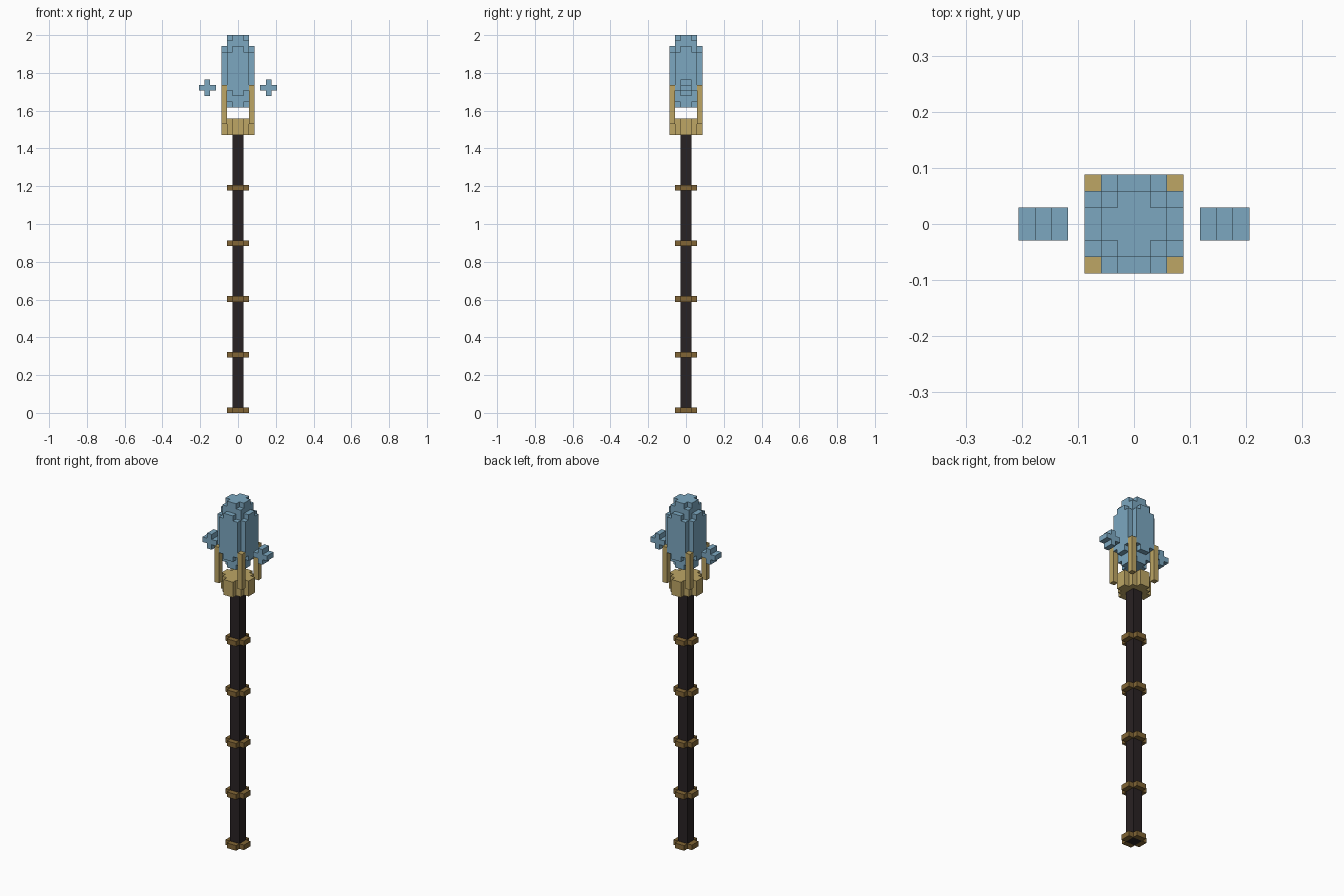
import bpy
import bmesh
from math import radians
from mathutils import Vector

cube = bpy.data.objects.get("Cube")
if cube:
    bpy.data.objects.remove(cube)

UNIT = 2 / 68  # edge of one block


def material(name, rgb):
    mat = bpy.data.materials.new(name)
    mat.use_nodes = True
    mat.diffuse_color = (*rgb, 1)
    mat.node_tree.nodes["Principled BSDF"].inputs["Base Color"].default_value = (*rgb, 1)
    return mat


dark_wood = material("dark wood", (0.022, 0.016, 0.017))
bronze = material("bronze", (0.22, 0.13, 0.035))
pale_gold = material("pale gold", (0.51, 0.38, 0.13))
blue_crystal = material("blue crystal", (0.2, 0.39, 0.53))


def block(x0, x1, y0, y1, z0, z1):
    """All grid cells in a box."""
    return {(x, y, z) for x in range(x0, x1) for y in range(y0, y1) for z in range(z0, z1)}


def centred(a, b, z0, z1):
    return block(-a, a, -b, b, z0, z1)


def cross(a, b, z0, z1):
    """Two crossing slabs, a long and b wide from the middle."""
    return centred(a, b, z0, z1) | centred(b, a, z0, z1)


def build(name, cells, mat):
    """Outer skin of the cells, merged into large flat faces."""
    bm = bmesh.new()
    for cell in cells:
        for axis in range(3):
            for side in (0, 1):
                near = list(cell)
                near[axis] += 2 * side - 1
                if tuple(near) in cells:
                    continue
                u, v = (axis + 1) % 3, (axis + 2) % 3
                ring = []
                for du, dv in ((0, 0), (1, 0), (1, 1), (0, 1)):
                    p = Vector(cell)
                    p[axis] += side
                    p[u] += du
                    p[v] += dv
                    ring.append(bm.verts.new(p * UNIT))
                bm.faces.new(ring if side else ring[::-1])
    bmesh.ops.remove_doubles(bm, verts=bm.verts, dist=UNIT / 100)
    bmesh.ops.dissolve_limit(bm, angle_limit=radians(1), verts=bm.verts, edges=bm.edges)
    mesh = bpy.data.meshes.new(name)
    bm.to_mesh(mesh)
    bm.free()
    mesh.materials.append(mat)
    obj = bpy.data.objects.new(name, mesh)
    bpy.context.collection.objects.link(obj)
    return obj


# Shaft and its evenly spaced rings
build("shaft", centred(1, 1, 0, 50), dark_wood)
for i in range(5):
    build(f"ring_{i + 1}", cross(2, 1, 10 * i, 10 * i + 1) - centred(1, 1, 0, 50), bronze)

# Socket with four free-standing prongs at the corners
build("socket", cross(3, 1, 50, 53) | centred(2, 2, 50, 53), pale_gold)
for x, side in ((2, "left"), (-3, "right")):
    for y, end in ((-3, "front"), (2, "back")):
        build(f"{end}_{side}_prong", block(x, x + 1, y, y + 1, 52, 59), pale_gold)

# Floating crystal, stepped at both ends
build("crystal",
      cross(2, 1, 55, 68) | centred(2, 2, 56, 67) | cross(3, 1, 57, 66) | cross(3, 2, 58, 65),
      blue_crystal)

# Small floating shards either side
for x, side in ((4, "left"), (-7, "right")):
    build(f"{side}_shard",
          block(x, x + 3, -1, 1, 58, 59) | block(x + 1, x + 2, -1, 1, 57, 60),
          blue_crystal)
